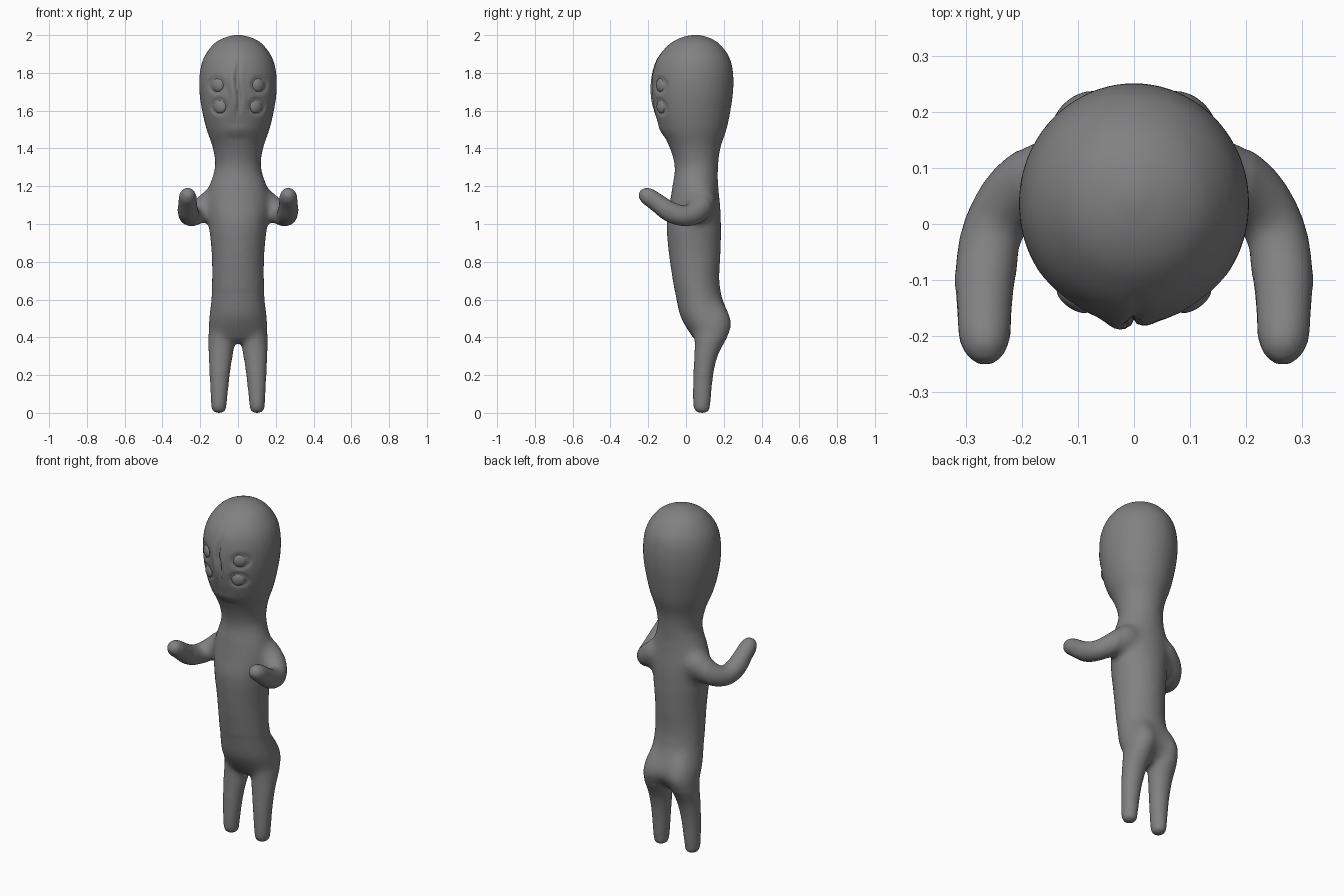
import bpy, bmesh, math
from mathutils import Vector

if "Cube" in bpy.data.objects:
    bpy.data.objects.remove(bpy.data.objects["Cube"])

SEG = 32


def spline(rows, steps=5):
    """Catmull-Rom interpolation through rows of numbers."""
    rows = [Vector(r) for r in rows]
    out = []
    for i in range(len(rows) - 1):
        p0, p1 = rows[max(i - 1, 0)], rows[i]
        p2, p3 = rows[i + 1], rows[min(i + 2, len(rows) - 1)]
        for s in range(steps):
            t = s / steps
            out.append(0.5 * (2 * p1 + (p2 - p0) * t + (2 * p0 - 5 * p1 + 4 * p2 - p3) * t * t
                              + (3 * p1 - p0 - 3 * p2 + p3) * t ** 3))
    return out + [rows[-1]]


def skin(bm, rings):
    """Join rings of points into a closed tube."""
    rings = [[bm.verts.new(p) for p in ring] for ring in rings]
    for a, b in zip(rings, rings[1:]):
        for i in range(SEG):
            j = (i + 1) % SEG
            bm.faces.new((a[i], a[j], b[j], b[i]))
    bm.faces.new(rings[0])
    bm.faces.new(rings[-1])


def ring(c, u, v):
    return [c + u * math.cos(2 * math.pi * i / SEG) + v * math.sin(2 * math.pi * i / SEG)
            for i in range(SEG)]


def upright(bm, rows):
    """Rows of z, x min, x max, y front, y back."""
    skin(bm, [ring(Vector(((a + b) / 2, (f + k) / 2, z)), Vector(((b - a) / 2, 0, 0)),
                   Vector((0, (k - f) / 2, 0))) for z, a, b, f, k in spline(rows)])


def limb(bm, rows):
    """Rows of x, y, z, radius along a bent path."""
    pts = spline(rows)
    rings = []
    for i, p in enumerate(pts):
        t = (pts[min(i + 1, len(pts) - 1)] - pts[max(i - 1, 0)]).xyz.normalized()
        u = t.cross(Vector((0, 0, 1))).normalized()
        rings.append(ring(p.xyz, u * p.w, u.cross(t) * p.w))
    skin(bm, rings)


bm = bmesh.new()

# Head and torso: z, half width, front, back
trunk = [(0.37, .07, .07, .15), (0.40, .135, .035, .185), (0.46, .155, -.005, .23),
         (0.52, .153, -.035, .226), (0.6, .143, -.052, .195), (0.7, .138, -.07, .177),
         (0.85, .14, -.092, .183), (1.0, .156, -.103, .187), (1.1, .168, -.088, .182),
         (1.2, .154, -.072, .172), (1.3, .122, -.06, .17), (1.4, .133, -.085, .182),
         (1.5, .167, -.137, .215), (1.6, .191, -.167, .236), (1.7, .205, -.178, .25),
         (1.8, .203, -.175, .25), (1.88, .182, -.15, .232), (1.95, .133, -.092, .182),
         (1.985, .078, -.033, .128), (2.002, .015, .03, .07)]
upright(bm, [(z, -w, w, f, b) for z, w, f, b in trunk])

for s in (-1, 1):
    # Legs with rounded buttocks
    leg = [(0.0, .08, .12, .065, .105), (0.012, .064, .138, .045, .125), (0.06, .058, .144, .036, .131),
           (0.2, .043, .151, .038, .145), (0.3, .028, .156, .043, .168), (0.37, .016, .158, .045, .203),
           (0.43, .008, .158, .04, .235), (0.48, -.01, .155, .03, .243), (0.54, -.01, .14, .05, .222),
           (0.6, .02, .11, .06, .185)]
    upright(bm, [(z, min(s * a, s * b), max(s * a, s * b), f, k) for z, a, b, f, k in leg])
    # Arms reaching forward and up
    limb(bm, [(s * .06, .09, 1.16, .05), (s * .12, .085, 1.122, .078), (s * .195, .062, 1.07, .066),
              (s * .247, .0, 1.043, .056), (s * .264, -.08, 1.062, .056), (s * .267, -.16, 1.118, .05),
              (s * .266, -.205, 1.148, .047), (s * .265, -.235, 1.167, .032), (s * .265, -.246, 1.175, .008)])

bmesh.ops.recalc_face_normals(bm, faces=bm.faces)
mesh = bpy.data.meshes.new("body")
bm.to_mesh(mesh)
bm.free()
body = bpy.data.objects.new("body", mesh)
bpy.context.collection.objects.link(body)
bpy.context.view_layer.objects.active = body
body.select_set(True)


def soften(iterations, group=""):
    mod = body.modifiers.new("soften", 'SMOOTH')
    mod.factor = 0.5
    mod.iterations = iterations
    mod.vertex_group = group
    bpy.ops.object.modifier_apply(modifier=mod.name)


# Fuse the parts and soften the joins, most at the shoulders and hips
fuse = body.modifiers.new("fuse", 'REMESH')
fuse.mode = 'VOXEL'
fuse.voxel_size = 0.01
bpy.ops.object.modifier_apply(modifier="fuse")
soften(14)
joins = body.vertex_groups.new(name="joins")
for v in body.data.vertices:
    x, y, z = v.co
    shoulder = abs(x) < .21 and y > -.06 and .97 < z < 1.27
    hip = .4 < z < .65
    if shoulder or hip:
        joins.add([v.index], 1.0, 'REPLACE')
soften(45, "joins")
soften(4)

# Face relief: centre crease and ridge, eye sockets, mouth dent
eyes = [(s * x, z) for s in (-1, 1) for x, z in ((.113, 1.735), (.1, 1.622))]


def bump(d, w):
    return math.exp(-(d / w) ** 2)


for v in body.data.vertices:
    x, y, z = v.co
    if y < 0.02 and 1.38 < z < 1.92:
        win = bump(z - 1.71, .12)
        mid = .007 * math.sin((z - 1.6) * 28)
        dy = win * (.020 * bump(x - mid, .007) - .013 * bump(x - mid + .026, .02)
                    - .005 * bump(x - mid - .025, .015))
        for ex, ez in eyes:
            dy += .009 * bump(math.hypot(x - ex, z - ez) - .036, .010)
        dy += .003 * bump(z - 1.45, .018) * bump(x, .06)
        dy -= .004 * bump(z - 1.5, .025) * bump(x, .08)
        v.co.y += dy
body.data.update()
bpy.ops.object.shade_smooth()

# Eyes: bulging discs set on the face surface
bpy.context.view_layer.update()
spots = []
for ex, ez in eyes:
    hit, loc, nor, _ = body.ray_cast(Vector((ex, -1, ez)), Vector((0, 1, 0)))
    spots.append((loc, Vector((ex * 5, -.8, 0)).normalized()))
for loc, nor in spots:
    bpy.ops.mesh.primitive_uv_sphere_add(segments=24, ring_count=12, radius=.036, location=loc - nor * .011,
                                         rotation=nor.to_track_quat('Z', 'Y').to_euler())
    eye = bpy.context.object
    eye.name = "eye"
    eye.scale = (1, 1, .5)
    bpy.ops.object.shade_smooth()

# Dark grey for every part
dark = bpy.data.materials.new("dark_grey")
dark.diffuse_color = (.22, .22, .22, 1)
dark.use_nodes = True
dark.node_tree.nodes["Principled BSDF"].inputs["Base Color"].default_value = dark.diffuse_color
for ob in bpy.context.collection.objects:
    ob.data.materials.append(dark)
